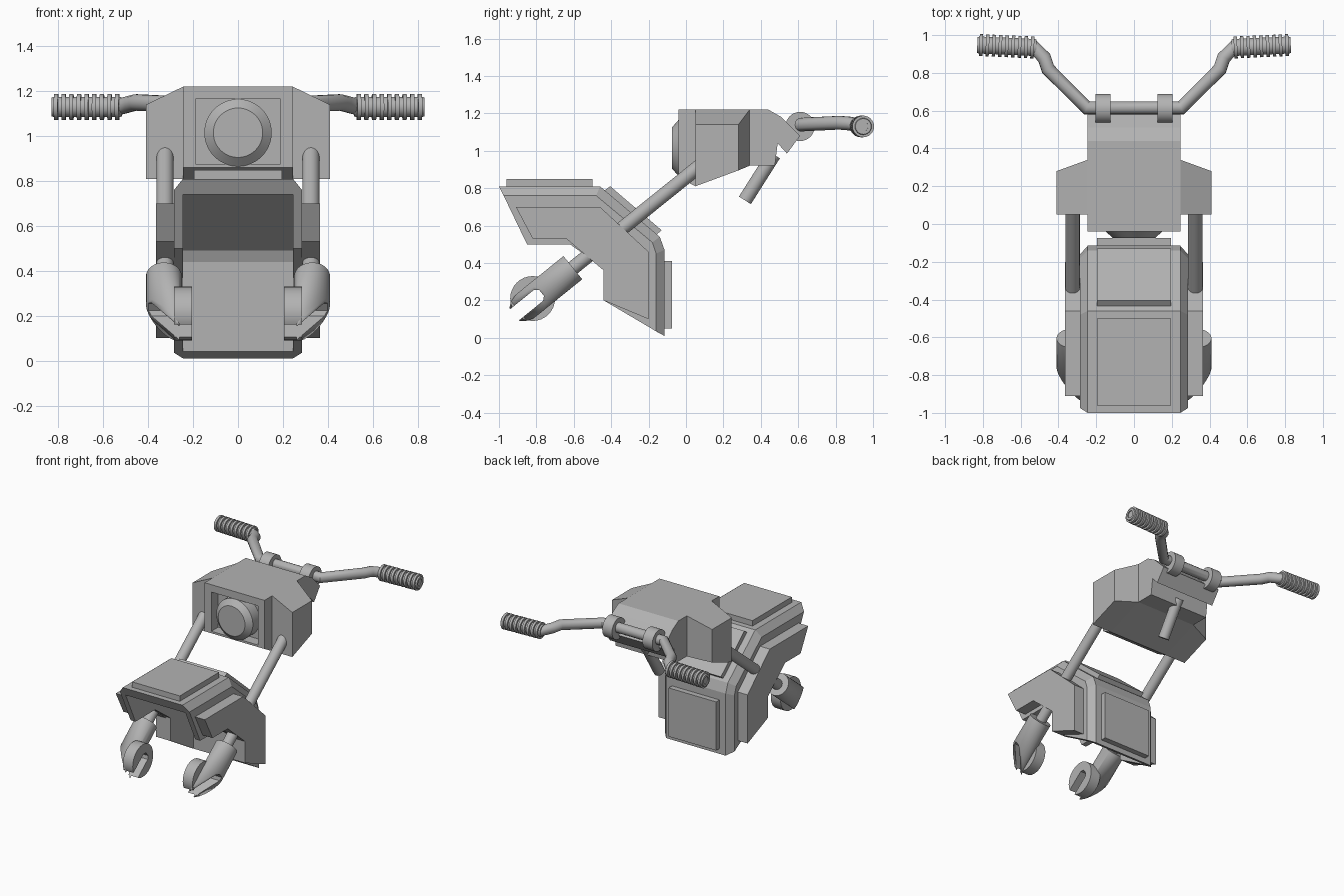
import bpy, bmesh, math
from mathutils import Vector

if "Cube" in bpy.data.objects:
    bpy.data.objects.remove(bpy.data.objects["Cube"])

GREY = (0.45, 0.45, 0.45, 1)
grey = bpy.data.materials.new("plain grey")
grey.use_nodes = True
grey.diffuse_color = GREY
grey.node_tree.nodes["Principled BSDF"].inputs["Base Color"].default_value = GREY


def finish(name, bm, smooth=False):
    bmesh.ops.recalc_face_normals(bm, faces=bm.faces)
    mesh = bpy.data.meshes.new(name)
    bm.to_mesh(mesh)
    bm.free()
    mesh.materials.append(grey)
    ob = bpy.data.objects.new(name, mesh)
    bpy.context.collection.objects.link(ob)
    bpy.ops.object.select_all(action='DESELECT')
    ob.select_set(True)
    bpy.context.view_layer.objects.active = ob
    if smooth:
        bpy.ops.object.shade_smooth_by_angle(angle=math.radians(30))
    return ob


def loft(name, rings, smooth=False, closed=False):
    """Skin between rings of points, with flat end caps unless closed."""
    bm = bmesh.new()
    vs = [[bm.verts.new(p) for p in ring] for ring in rings]
    n = len(vs[0])
    for a, b in zip(vs, vs[1:]):
        for i in range(n):
            j = (i + 1) % n
            bm.faces.new((a[i], a[j], b[j], b[i]))
    bm.faces.new(vs[0])
    bm.faces.new(vs[-1])
    return finish(name, bm, smooth)


def prism(name, outline, x0, x1):
    """Side outline in (y, z) extruded from x0 to x1."""
    return loft(name, [[(x, y, z) for y, z in outline] for x in (x0, x1)])


def turned(name, start, axis, profile, sides=32):
    """Round part: (distance, radius) steps along an axis."""
    start, axis = Vector(start), Vector(axis).normalized()
    u = axis.orthogonal().normalized()
    v = axis.cross(u)
    turn = [2 * math.pi * i / sides for i in range(sides)]
    rings = [[start + axis * d + (u * math.cos(t) + v * math.sin(t)) * r for t in turn]
             for d, r in profile]
    return loft(name, rings, True)


def rod(name, a, b, r):
    a, b = Vector(a), Vector(b)
    return turned(name, a, b - a, [(0, r), ((b - a).length, r)])


def cut(ob, cutter):
    cutter.hide_render = True
    mod = ob.modifiers.new("cut", 'BOOLEAN')
    mod.operation = 'DIFFERENCE'
    mod.solver = 'EXACT'
    mod.object = cutter
    bpy.context.view_layer.objects.active = ob
    bpy.ops.object.modifier_apply(modifier=mod.name)
    bpy.data.objects.remove(cutter)


# Fender shell: chamfered band open below
outer = [(-1, .81), (-.46, .81), (-.14, .54), (-.115, .47), (-.115, .01)]
middle = [(-.975, .76), (-.48, .76), (-.18, .51), (-.16, .45), (-.16, .035)]
inner = [(-.965, .74), (-.49, .74), (-.19, .49), (-.17, .44), (-.17, .04)]
band = []
for (oy, oz), (my, mz), (iy, iz) in zip(outer, middle, inner):
    half = [(.245, oy, oz), (.285, my, mz), (.285, iy, iz)]
    band.append(half + [(-x, y, z) for x, y, z in reversed(half)])
loft("fender_band", band)
wall = middle + [(-.44, .2), (-.44, .37), (-.62, .5), (-.85, .5)]
side_plate = [(-.91, .7), (-.46, .7), (-.2, .46), (-.2, .1), (-.44, .2),
              (-.44, .36), (-.64, .53), (-.82, .53)]

# Raised panels on the fender
prism("top_panel", [(-.96, .81), (-.5, .81), (-.5, .85), (-.96, .85)], -.195, .195)
prism("slope_panel", [(-.44, .785), (-.16, .55), (-.13, .575), (-.405, .81)], -.195, .195)
prism("rear_panel", [(-.12, .05), (-.075, .05), (-.075, .41), (-.12, .41)], -.195, .195)

# Fork direction and foot start
fork = Vector((0, -.78, -.63)).normalized()
across = Vector((0, -fork.z, fork.y))
for s, side in ((1, "left"), (-1, "right")):
    prism(side + "_fender_wall", wall, s * .245, s * .285)
    prism(side + "_fender_side_plate", side_plate, s * .285, s * .365)
    rod(side + "_fork_tube", (s * .325, -.64, .345), (s * .325, .1, .94), .038)

    # Fork foot: slotted sleeve with slanted tip
    foot = Vector((s * .33, -.605, .375))
    sleeve = turned(side + "_fork_sleeve", foot, fork, [(0, .08), (.4, .08)])
    bm = bmesh.new()
    bm.from_mesh(sleeve.data)
    res = bmesh.ops.bisect_plane(bm, geom=bm.verts[:] + bm.edges[:] + bm.faces[:],
                                 plane_co=foot + fork * .2 + Vector((s * .08, 0, 0)),
                                 plane_no=Vector((s * .17, 0, 0)) + fork * .125,
                                 clear_outer=True)
    bmesh.ops.holes_fill(bm, edges=[e for e in bm.edges if e.is_boundary])
    bmesh.ops.recalc_face_normals(bm, faces=bm.faces)
    bm.to_mesh(sleeve.data)
    bm.free()
    disc = rod(side + "_axle_hook", (s * .205, -.82, .21), (s * .285, -.82, .21), .12)
    for part in (sleeve, disc):
        corners = []
        for d, w in ((.235, -.038), (.6, -.038), (.6, .038), (.235, .038), (.215, .02), (.215, -.02)):
            p = foot + fork * d + across * w
            corners.append((p.y, p.z))
        cut(part, prism("slot_cutter", corners, s * .1, s * .5))

    # Headlight housing wings
    loft(side + "_housing_wing", [
        [(s * .245, .05, .81), (s * .41, .05, .81), (s * .41, .05, 1.14), (s * .245, .05, 1.22)],
        [(s * .245, .34, .92), (s * .41, .28, .895), (s * .41, .28, 1.14), (s * .245, .34, 1.22)]])

    # Handlebar clamp and ribbed grip
    rod(side + "_bar_clamp", (s * .125, .61, 1.13), (s * .205, .61, 1.13), .078)
    grip = [(0, .042)]
    for i in range(9):
        d = .012 + i * .034
        grip += [(d, .045), (d, .058), (d + .018, .058), (d + .018, .045)]
    grip += [(.313, .042), (.313, .026), (.306, .026)]
    turned(side + "_grip", (s * .517, .934, 1.13), (s * .313, .014, 0), grip, 24)

# Headlight housing body with rear lip
body = prism("housing_body", [(-.04, 1.22), (.44, 1.22), (.51, 1.18), (.61, 1.08), (.54, .985),
                              (.49, 1.04), (.475, .92), (.34, .92), (.05, .81), (-.04, .86)],
             -.245, .245)
cut(body, prism("recess_cutter", [(-.1, .875), (.04, .875), (.04, 1.165), (-.1, 1.165)], -.19, .19))
turned("headlight", (0, .05, 1.015), (0, -1, 0), [(0, .15), (.09, .15), (.125, .11)], 48)
rod("steering_stem", (0, .315, .735), (0, .47, .98), .038)

# Handlebar tube
half = [(.25, .615, 1.14), (.455, .82, 1.15), (.475, .88, 1.145), (.53, .935, 1.13), (.6, .938, 1.13)]
points = [(-x, y, z) for x, y, z in reversed(half)] + half
curve = bpy.data.curves.new("handlebar", 'CURVE')
curve.dimensions = '3D'
curve.bevel_depth = .037
curve.bevel_resolution = 5
curve.use_fill_caps = True
spline = curve.splines.new('POLY')
spline.points.add(len(points) - 1)
for sp, p in zip(spline.points, points):
    sp.co = (*p, 1)
curve.materials.append(grey)
bar = bpy.data.objects.new("handlebar", curve)
bpy.context.collection.objects.link(bar)
bpy.ops.object.select_all(action='DESELECT')
bar.select_set(True)
bpy.context.view_layer.objects.active = bar
bpy.ops.object.convert(target='MESH')
bpy.ops.object.shade_smooth_by_angle(angle=math.radians(30))
